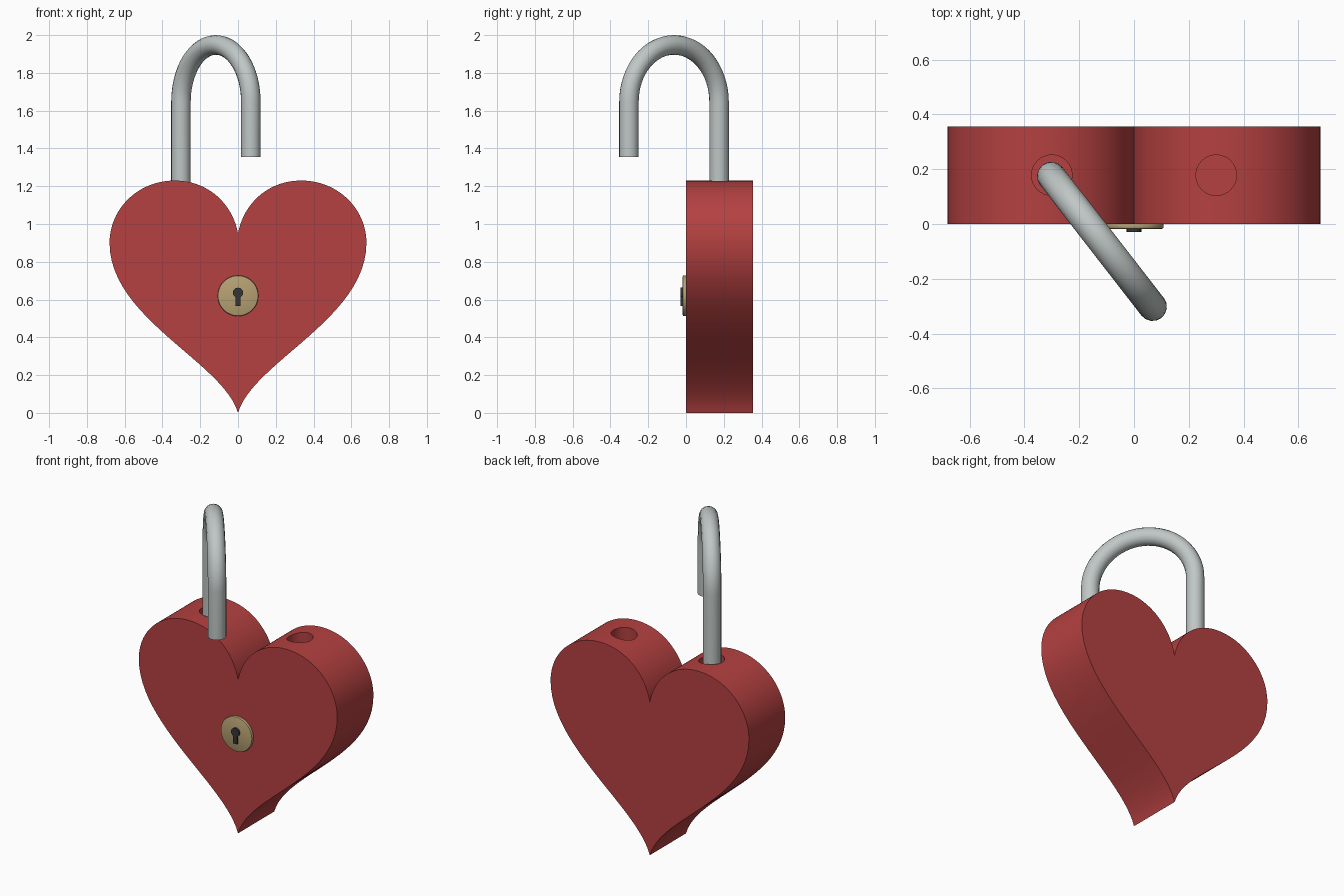
import bpy, bmesh, math
from mathutils import Vector
from mathutils.geometry import interpolate_bezier

if "Cube" in bpy.data.objects:
    bpy.data.objects.remove(bpy.data.objects["Cube"])


def material(name, rgb):
    m = bpy.data.materials.new(name)
    m.diffuse_color = (*rgb, 1)
    m.use_nodes = True
    m.node_tree.nodes["Principled BSDF"].inputs["Base Color"].default_value = m.diffuse_color
    return m


RED = material("heart red", (0.46, 0.052, 0.052))
STEEL = material("steel grey", (0.52, 0.57, 0.56))
BRASS = material("brass", (0.47, 0.36, 0.17))
DARK = material("dark grey", (0.035, 0.035, 0.04))


def finish(name, bm, mat):
    bmesh.ops.recalc_face_normals(bm, faces=bm.faces)
    me = bpy.data.meshes.new(name)
    bm.to_mesh(me)
    bm.free()
    ob = bpy.data.objects.new(name, me)
    bpy.context.collection.objects.link(ob)
    me.materials.append(mat)
    return ob


def activate(ob):
    bpy.ops.object.select_all(action='DESELECT')
    ob.select_set(True)
    bpy.context.view_layer.objects.active = ob


def smooth(ob, angle=35):
    activate(ob)
    bpy.ops.object.shade_smooth_by_angle(angle=math.radians(angle))


def prism(name, outline, y0, y1, mat):
    """Extrude an x-z outline from y0 to y1."""
    bm = bmesh.new()
    face = bm.faces.new([bm.verts.new((x, y0, z)) for x, z in outline])
    ext = bmesh.ops.extrude_face_region(bm, geom=[face])
    verts = [v for v in ext["geom"] if isinstance(v, bmesh.types.BMVert)]
    bmesh.ops.translate(bm, verts=verts, vec=(0, y1 - y0, 0))
    return finish(name, bm, mat)


def sweep(name, path, radius, side, mat, sides=16):
    """Capped round tube along a planar path; side is the plane normal."""
    bm = bmesh.new()
    rings = []
    for i, p in enumerate(path):
        tan = (path[min(i + 1, len(path) - 1)] - path[max(i - 1, 0)]).normalized()
        up = side.cross(tan)
        rings.append([bm.verts.new(p + radius * (math.cos(a) * side + math.sin(a) * up))
                      for a in (2 * math.pi * k / sides for k in range(sides))])
    for r, s in zip(rings, rings[1:]):
        for k in range(sides):
            n = (k + 1) % sides
            bm.faces.new((r[k], r[n], s[n], s[k]))
    bm.faces.new(rings[0])
    bm.faces.new(rings[-1])
    return finish(name, bm, mat)


# Heart body: half outline from notch to tip, mirrored
SEGMENTS = [((0, 0.95), (0.03, 1.11), (0.16, 1.23), (0.335, 1.23)),
            ((0.335, 1.23), (0.53, 1.23), (0.68, 1.08), (0.68, 0.90)),
            ((0.68, 0.90), (0.68, 0.50), (0.08, 0.27), (0, 0))]
half = []
for seg in SEGMENTS:
    pts = interpolate_bezier(*[Vector((x, z, 0)) for x, z in seg], 25)
    half += [(p.x, p.y) for p in pts[:-1]]
half.append((0, 0))
outline = half + [(-x, z) for x, z in reversed(half[1:-1])]
heart = prism("heart_body", outline, 0, 0.355, RED)

# Shackle holes
for x in (-0.30, 0.30):
    bm = bmesh.new()
    bmesh.ops.create_cone(bm, cap_ends=True, segments=32, radius1=0.074,
                          radius2=0.074, depth=0.5)
    bmesh.ops.translate(bm, verts=bm.verts, vec=(x, 0.178, 1.25))
    cutter = finish("hole_cutter", bm, RED)
    cutter.hide_render = True
    mod = heart.modifiers.new("hole", 'BOOLEAN')
    mod.object = cutter
    mod.solver = 'EXACT'
    activate(heart)
    bpy.ops.object.modifier_apply(modifier=mod.name)
    bpy.data.objects.remove(cutter)
smooth(heart)

# Shackle, swung open about its long leg
A, B = Vector((-0.302, 0.175, 0)), Vector((0.068, -0.302, 0))
mid, reach = (A + B) / 2, (B - A) / 2
up = Vector((0, 0, 1))
R = reach.length
spring = 1.948 - R
path = [A + up * 1.0]
path += [mid - reach * math.cos(t) + up * (spring + R * math.sin(t))
         for t in (math.pi * i / 32 for i in range(33))]
path.append(B + up * 1.355)
smooth(sweep("shackle", path, 0.052, reach.normalized().cross(up), STEEL))

# Brass lock plate with a rounded front rim
circle = [(0.108 * math.cos(2 * math.pi * k / 40), 0.62 + 0.108 * math.sin(2 * math.pi * k / 40))
          for k in range(40)]
plate = prism("lock_plate", circle, -0.018, 0.004, BRASS)
bev = plate.modifiers.new("rim", 'BEVEL')
bev.width, bev.segments, bev.limit_method = 0.007, 2, 'ANGLE'
activate(plate)
bpy.ops.object.modifier_apply(modifier=bev.name)
smooth(plate, 40)

# Keyhole: round head with a slot below
a0 = -math.pi / 2 + 0.5
head = [(0.027 * math.cos(a0 + (2 * math.pi - 1.0) * k / 12),
         0.636 + 0.027 * math.sin(a0 + (2 * math.pi - 1.0) * k / 12)) for k in range(13)]
prism("keyhole", head + [(-0.013, 0.566), (0.013, 0.566)], -0.03, -0.01, DARK)
